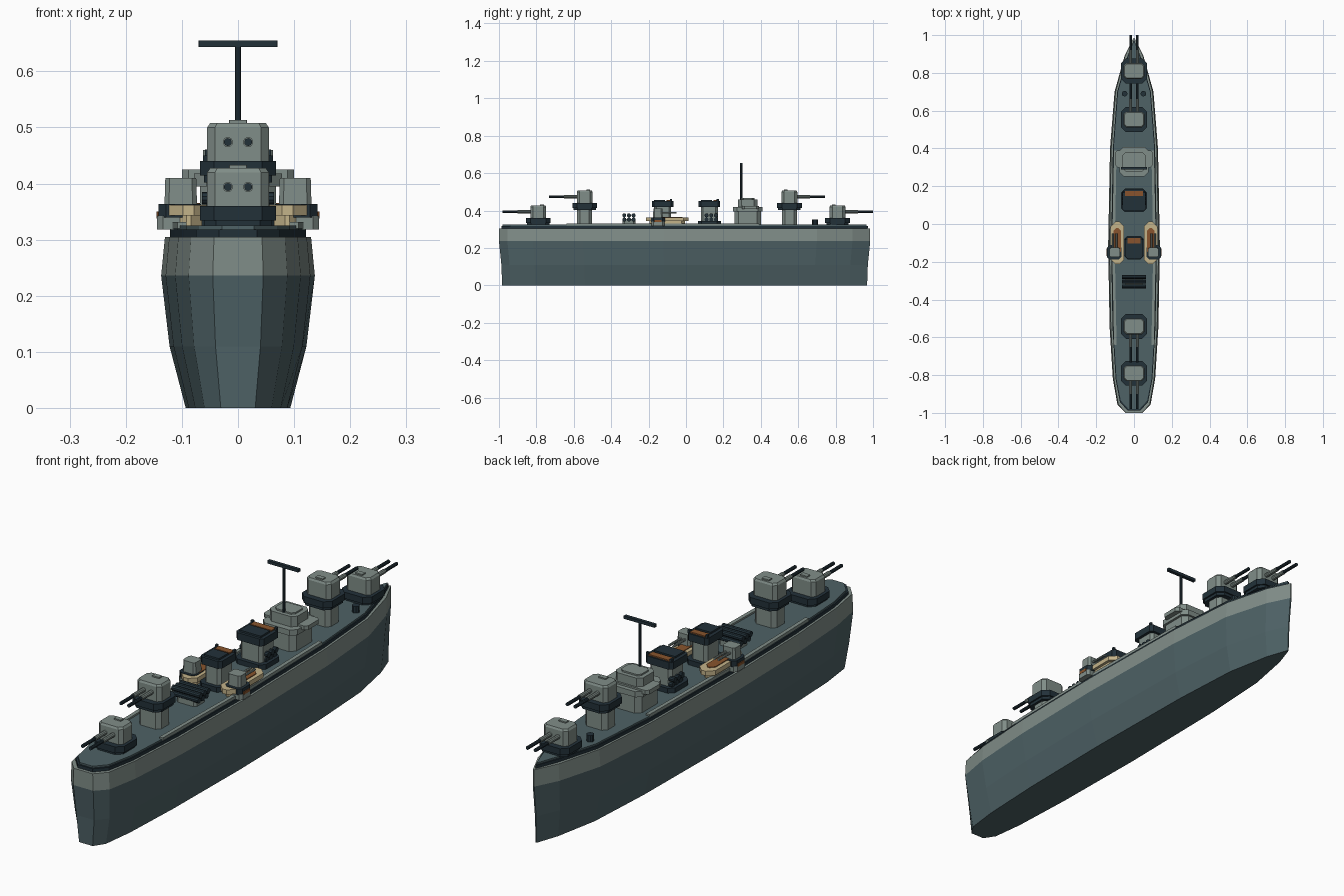
import bpy, bmesh, math
from mathutils import Matrix, Vector

if "Cube" in bpy.data.objects:
    bpy.data.objects.remove(bpy.data.objects["Cube"], do_unlink=True)


def material(name, rgb):
    m = bpy.data.materials.new(name)
    m.use_nodes = True
    lin = [(c / 255 / 12.92) if c < 11 else ((c / 255 + 0.055) / 1.055) ** 2.4 for c in rgb]
    m.diffuse_color = (*lin, 1)
    m.node_tree.nodes["Principled BSDF"].inputs["Base Color"].default_value = (*lin, 1)
    return m


GREY = material("light grey", (128, 141, 136))
SLATE = material("slate blue", (78, 98, 102))
DARK = material("dark navy", (34, 49, 57))
CREAM = material("cream", (196, 179, 138))
BROWN = material("brown", (136, 84, 45))


def finish(name, bm, *mats):
    bmesh.ops.recalc_face_normals(bm, faces=bm.faces)
    me = bpy.data.meshes.new(name)
    bm.to_mesh(me)
    bm.free()
    for m in mats:
        me.materials.append(m)
    ob = bpy.data.objects.new(name, me)
    bpy.context.collection.objects.link(ob)
    return ob


def loft(name, rings, *mats):
    """Skin a stack of equal-length rings and cap both ends."""
    bm = bmesh.new()
    loops = [[bm.verts.new(p) for p in ring] for ring in rings]
    n = len(loops[0])
    for k, (a, b) in enumerate(zip(loops, loops[1:])):
        for i in range(n):
            j = (i + 1) % n
            f = bm.faces.new((a[i], a[j], b[j], b[i]))
            f.material_index = min(k // 2, len(mats) - 1)
    bm.faces.new(loops[0][::-1])
    bm.faces.new(loops[-1]).material_index = len(mats) - 1
    return finish(name, bm, *mats)


def block(name, x, y, hx, hy, z0, z1, mat, c=0.0, taper=1.0):
    """Box with chamfered vertical corners, optionally tapered at the top."""
    c = max(c, 0.0005)
    quarter = [(hx, hy - c), (hx - c, hy)]
    pts = quarter + [(-a, b) for a, b in quarter[::-1]]
    pts += [(-a, -b) for a, b in pts]
    return loft(name, [[(x + a * s, y + b * s, z) for a, b in pts]
                       for z, s in ((z0, 1), (z1, taper))], mat)


def rod(name, start, end, r, mat, sides=10):
    a, b = Vector(start), Vector(end)
    bm = bmesh.new()
    turn = (b - a).to_track_quat('Z', 'Y').to_matrix().to_4x4()
    bmesh.ops.create_cone(bm, cap_ends=True, segments=sides, radius1=r, radius2=r,
                          depth=(b - a).length, matrix=Matrix.Translation((a + b) / 2) @ turn)
    return finish(name, bm, mat)


# Hull: half outline from stern to bow, mirrored, stacked at four heights
SIDE = [(0.045, -1.0), (0.088, -0.955), (0.112, -0.82), (0.129, -0.55), (0.137, -0.12),
        (0.127, 0.4), (0.103, 0.7), (0.05, 0.89), (0.003, 0.985)]


def outline(sx, sy, z, inset=0.0):
    half = [(max(x * sx - inset, 0.001), y * sy - math.copysign(inset * 1.4, y) * (abs(y) > 0.85))
            for x, y in SIDE]
    return [(x, y, z) for x, y in half] + [(-x, y, z) for x, y in half[::-1]]


loft("hull", [outline(0.68, 0.983, 0), outline(0.89, 0.987, 0.11), outline(1, 1, 0.236),
              outline(0.95, 1, 0.305)], SLATE, GREY)
loft("deck_edge", [outline(0.95, 1, 0.304, 0.009), outline(0.95, 1, 0.318, 0.009)], DARK)
loft("deck", [outline(0.95, 1, 0.316, 0.014), outline(0.95, 1, 0.325, 0.014)], SLATE)

# Raised strips along the deck edges
for s, side in ((1, "left"), (-1, "right")):
    path = [(0.108, -0.64), (0.118, -0.12), (0.108, 0.39)]
    ring = [(s * x, y) for x, y in path] + [(s * (x - 0.016), y) for x, y in path[::-1]]
    loft("deck_strip_" + side, [[(x, y, z) for x, y in ring] for z in (0.32, 0.332)], GREY)


def turret(name, y, z, d):
    """Twin gun turret facing direction d along y, with its collar at height z."""
    block(name + "_collar_lower", 0, y, 0.061, 0.06, z, z + 0.018, DARK, 0.022)
    block(name + "_collar", 0, y, 0.068, 0.066, z + 0.012, z + 0.038, DARK, 0.025)
    block(name + "_house", 0, y, 0.055, 0.042, z + 0.036, z + 0.098, GREY, 0.014)
    block(name + "_roof", 0, y, 0.055, 0.042, z + 0.098, z + 0.106, GREY, 0.014, 0.9)
    block(name + "_hatch", 0, y - d * 0.02, 0.016, 0.01, z + 0.1, z + 0.111, GREY)
    for x in (-0.018, 0.018):
        g = z + 0.072
        rod(name + "_barrel", (x, y + d * 0.03, g), (x, y + d * 0.11, g), 0.009, GREY)
        rod(name + "_muzzle", (x, y + d * 0.1, g), (x, y + d * 0.19, g), 0.007, DARK)


for end, d, low, high in (("bow", 1, 0.81, 0.553), ("stern", -1, -0.79, -0.542)):
    turret(end + "_low_turret", low, 0.322, d)
    block(end + "_pedestal", 0, high, 0.05, 0.04, 0.32, 0.41, GREY, 0.016)
    turret(end + "_high_turret", high, 0.402, d)

# Bridge with wings, roof and mast
block("bridge_base", 0, 0.33, 0.068, 0.07, 0.32, 0.4, GREY, 0.02)
block("bridge_wings", 0, 0.345, 0.1, 0.045, 0.408, 0.425, GREY, 0.012)
block("bridge_floor", 0, 0.33, 0.078, 0.078, 0.395, 0.418, GREY, 0.022)
block("bridge_cabin", 0, 0.33, 0.062, 0.052, 0.418, 0.46, GREY, 0.018)
block("bridge_roof", 0, 0.33, 0.045, 0.035, 0.46, 0.466, GREY, 0.012)
rod("mast", (0, 0.296, 0.45), (0, 0.296, 0.652), 0.006, DARK)
block("mast_yard", 0, 0.296, 0.07, 0.007, 0.643, 0.655, DARK)

# Funnels with dark caps, brown flue openings and corner knobs
for name, y, w in (("fore_funnel", 0.125, 0.062), ("aft_funnel", -0.125, 0.048)):
    block(name + "_foot", 0, y, w + 0.006, 0.062, 0.32, 0.345, DARK, 0.02)
    block(name + "_body", 0, y, w - 0.012, 0.046, 0.33, 0.425, GREY, 0.012)
    block(name + "_cap", 0, y, w, 0.057, 0.42, 0.45, DARK, 0.012)
    block(name + "_flue", 0, y + 0.036, w - 0.014, 0.014, 0.448, 0.455, BROWN)
    block(name + "_grating", 0, y - 0.016, w - 0.014, 0.03, 0.448, 0.457, DARK)
    for x in (-1, 1):
        block(name + "_knob", x * (w - 0.008), y + 0.045, 0.005, 0.006, 0.448, 0.461, DARK)

# Torpedo tubes laid across the ship
for name, y in (("aft", -0.305), ("fore", 0.135)):
    block(name + "_tube_mount", 0, y, 0.045, 0.034, 0.32, 0.355, GREY, 0.01)
    for i in (-1, 0, 1):
        for z, reach in ((0.352, 0.056), (0.374, 0.064)):
            rod(name + "_torpedo_tube", (-reach, y + i * 0.025, z), (reach, y + i * 0.025, z), 0.011, DARK)

# Side boats, side guns and bollards
for s, side in ((1, "left"), (-1, "right")):
    cx = s * 0.088
    block("boat_keel_" + side, cx, -0.1, 0.024, 0.095, 0.325, 0.345, CREAM, 0.02)
    block("boat_" + side, cx, -0.1, 0.036, 0.113, 0.343, 0.362, CREAM, 0.026)
    block("boat_inside_" + side, cx, -0.09, 0.02, 0.07, 0.36, 0.365, BROWN, 0.016)
    gx, gy = s * 0.102, -0.15
    block("side_gun_step_" + side, gx + s * 0.012, gy, 0.03, 0.034, 0.318, 0.342, GREY, 0.01)
    block("side_gun_base_" + side, gx + s * 0.002, gy, 0.038, 0.038, 0.34, 0.364, DARK, 0.014)
    block("side_gun_ledge_" + side, s * 0.138, gy, 0.007, 0.02, 0.338, 0.35, BROWN)
    block("side_gun_house_" + side, gx, gy, 0.029, 0.026, 0.362, 0.41, GREY, 0.008, 0.95)
    for o in (-0.009, 0.009):
        rod("side_gun_barrel_" + side, (gx + o, gy + 0.02, 0.388), (gx + o, gy + 0.1, 0.388), 0.005, GREY, 8)
    rod("bollard_" + side, (s * 0.05, 0.69, 0.32), (s * 0.05, 0.69, 0.352), 0.015, DARK)
